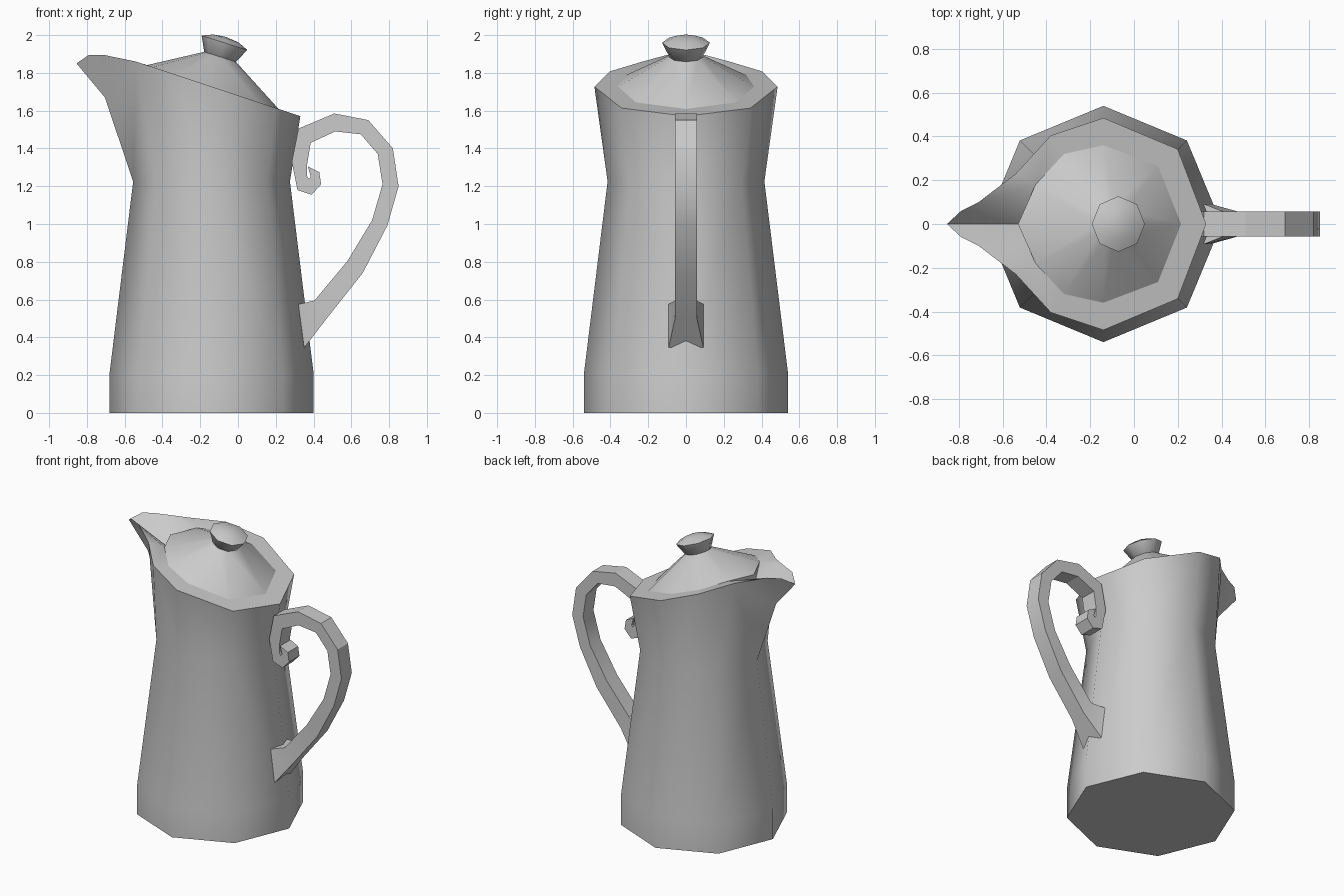
import bpy, bmesh
from math import cos, sin, pi, radians, atan2
from mathutils import Vector, Matrix

if "Cube" in bpy.data.objects:
    bpy.data.objects.remove(bpy.data.objects["Cube"])

CX = -0.14                      # body axis


def rim_z(x):
    """Height of the slanted rim plane."""
    return 1.61 + (0.212 - x) / 3


def make(name, verts, faces, mirror=False, angle=50):
    bm = bmesh.new()
    vs = [bm.verts.new(v) for v in verts]
    for f in faces:
        bm.faces.new([vs[i] for i in f])
    if mirror:
        geom = bm.verts[:] + bm.edges[:] + bm.faces[:]
        bmesh.ops.mirror(bm, geom=geom, axis='Y', merge_dist=0.0005)
        bmesh.ops.remove_doubles(bm, verts=bm.verts[:], dist=0.0005)
    bmesh.ops.recalc_face_normals(bm, faces=bm.faces[:])
    me = bpy.data.meshes.new(name)
    bm.to_mesh(me)
    bm.free()
    ob = bpy.data.objects.new(name, me)
    bpy.context.collection.objects.link(ob)
    bpy.ops.object.select_all(action='DESELECT')
    ob.select_set(True)
    bpy.context.view_layer.objects.active = ob
    bpy.ops.object.shade_smooth_by_angle(angle=radians(angle))
    return ob


# Jug body: half of three octagonal rings (y >= 0), then mirrored
verts = [(CX + r * cos(k * pi / 4), r * sin(k * pi / 4), z)
         for r, z in ((0.54, 0), (0.54, 0.21), (0.415, 1.225)) for k in range(5)]
faces = [(0, 1, 2, 3, 4)]
faces += [(5 * r + k, 5 * r + k + 1, 5 * r + k + 6, 5 * r + k + 5)
          for r in range(2) for k in range(4)]

# Slanted rim (15-18) running into the spout lip (19-22), spout keel (23)
verts += [(x, y, rim_z(x)) for x, y in ((0.33, 0), (0.20, 0.342), (-0.14, 0.485), (-0.38, 0.405))]
verts += [(-0.54, 0.23, 1.86), (-0.71, 0.10, 1.895), (-0.79, 0.06, 1.895),
          (-0.855, 0, 1.85), (-0.705, 0, 1.67)]
faces += [(10 + k, 11 + k, 16 + k, 15 + k) for k in range(3)]
faces += [(13, 18, 19), (13, 19, 14), (14, 19, 23), (19, 20, 23), (20, 21, 23), (21, 22, 23)]

# Flat rim inner edge (24-28) and pouring channel floor (29)
inner = [(x, y, rim_z(x)) for x, y in
         ((0.215, 0), (0.11, 0.265), (-0.14, 0.36), (-0.32, 0.32), (-0.45, 0.18))]
verts += inner + [(-0.53, 0, 1.73)]
faces += [(15 + k, 16 + k, 25 + k, 24 + k) for k in range(4)]
faces += [(19, 20, 28), (20, 29, 28), (20, 21, 29), (21, 22, 29)]
make("jug_body", verts, faces, mirror=True)

# Lid: slanted cone from the rim opening up to the knob neck
tilt = Matrix.Rotation(radians(17.5), 3, 'Y')
neck = Vector((-0.095, 0, 1.885))
base = inner + [(-0.53, 0, 1.83)]
top = []
for x, y, z in base:
    a = atan2(y, x + 0.155)
    top.append(neck + tilt @ Vector((0.088 * cos(a), 0.088 * sin(a), 0)))
n = len(base)
make("lid", base + top + [(-0.53, 0, 1.73)],
     [(k, k + 1, n + k + 1, n + k) for k in range(n - 1)] + [(4, 5, 2 * n)], mirror=True)

# Knob: tilted eight-sided flare with a shallow dome
rings = ((0.07, -0.01), (0.088, 0.0), (0.127, 0.078), (0.07, 0.102))
kv = [neck + tilt @ Vector((r * cos(k * pi / 4), r * sin(k * pi / 4), h))
      for r, h in rings for k in range(8)]
kv.append(neck + tilt @ Vector((0, 0, 0.11)))
kf = [(8 * r + k, 8 * r + (k + 1) % 8, 8 * r + 8 + (k + 1) % 8, 8 * r + 8 + k)
      for r in range(3) for k in range(8)]
kf += [(24 + k, 24 + (k + 1) % 8, 32) for k in range(8)] + [tuple(range(8))]
make("lid_knob", kv, kf)

# Handle: paired outer/inner side points (x, z), from lower foot to upper curl
outer = [(0.35, 0.345), (0.47, 0.50), (0.66, 0.74), (0.79, 0.99), (0.85, 1.20), (0.82, 1.40),
         (0.69, 1.55), (0.51, 1.585), (0.32, 1.505), (0.285, 1.33), (0.315, 1.18),
         (0.39, 1.155), (0.44, 1.21), (0.43, 1.275)]
inside = [(0.32, 0.575), (0.405, 0.595), (0.58, 0.805), (0.71, 1.02), (0.765, 1.21), (0.74, 1.37),
          (0.65, 1.475), (0.515, 1.49), (0.385, 1.43), (0.365, 1.31), (0.365, 1.255),
          (0.375, 1.24), (0.385, 1.25), (0.37, 1.305)]
hv = []
for i, (o, p) in enumerate(zip(outer, inside)):
    w = 0.092 if i == 0 else 0.058          # flared foot
    hv += [(o[0], -w, o[1]), (o[0], w, o[1]), (p[0], w, p[1]), (p[0], -w, p[1])]
m = len(outer)
hf = [(4 * i + k, 4 * i + (k + 1) % 4, 4 * i + 4 + (k + 1) % 4, 4 * i + 4 + k)
      for i in range(m - 1) for k in range(4)]
hf += [(0, 1, 2, 3), tuple(range(4 * m - 4, 4 * m))]
make("handle", hv, hf, angle=30)
